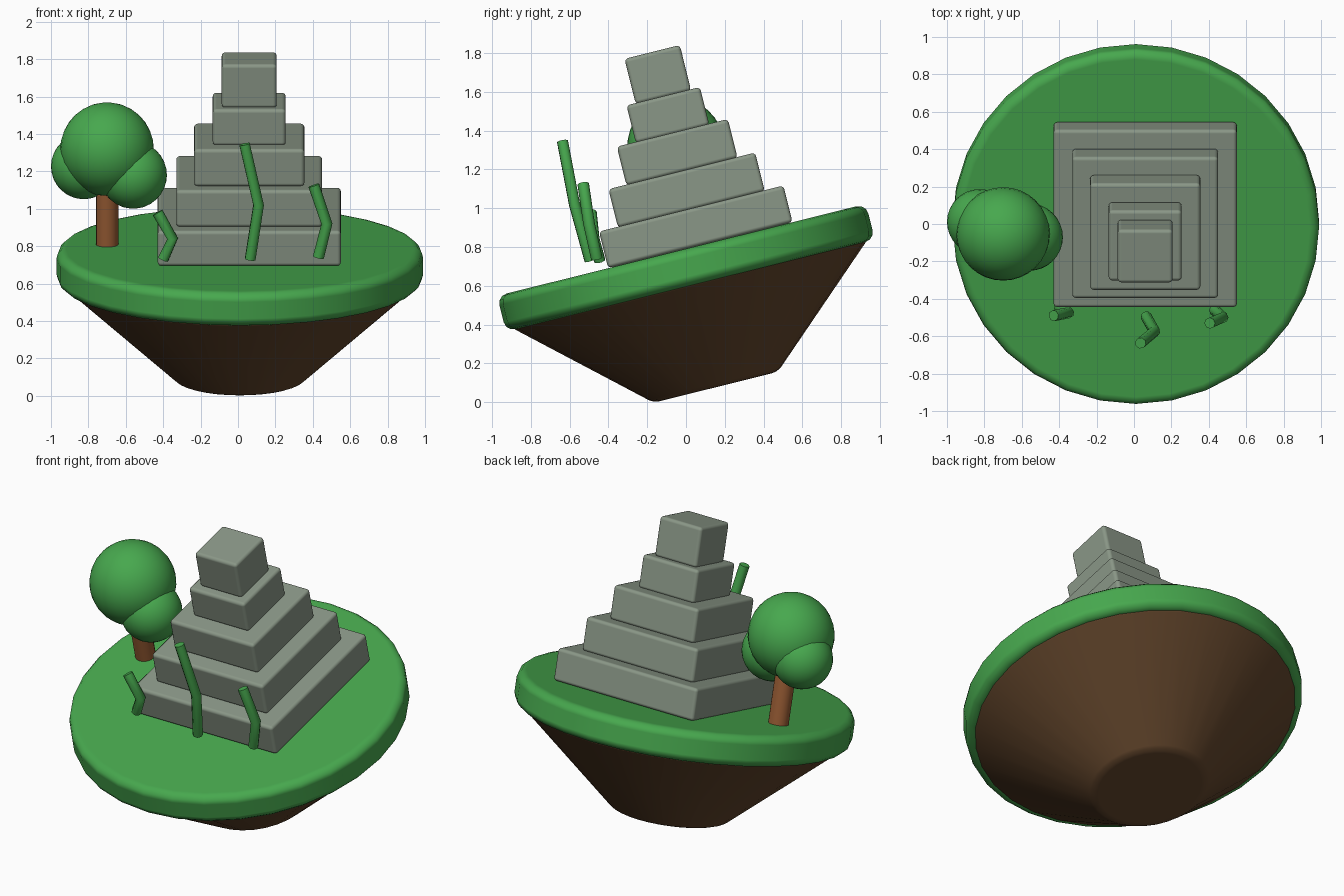
import bpy
import math
from mathutils import Matrix, Vector

if "Cube" in bpy.data.objects:
    bpy.data.objects.remove(bpy.data.objects["Cube"])

# Everything on the island shares one tilted frame with its origin at the centre of the grass top
TILT = Matrix.Translation((0.01, -0.023, 0.785)) @ Matrix.Rotation(math.radians(14), 4, 'X')


def material(name, rgb):
    def linear(c):
        c /= 255
        return c / 12.92 if c <= 0.04045 else ((c + 0.055) / 1.055) ** 2.4
    m = bpy.data.materials.new(name)
    m.diffuse_color = (*[linear(c) for c in rgb], 1)
    m.use_nodes = True
    m.node_tree.nodes["Principled BSDF"].inputs["Base Color"].default_value = m.diffuse_color
    return m


GREEN = material("leaf green", (71, 168, 78))
STONE = material("grey stone", (138, 151, 135))
SOIL = material("dark soil", (98, 69, 43))
BARK = material("bark brown", (152, 92, 52))


def finish(name, mat, bevel=0.0, segments=3, angle=30):
    """Name, colour, bevel, shade and tilt the newest object."""
    ob = bpy.context.object
    ob.name = name
    ob.data.materials.append(mat)
    bpy.ops.object.shade_smooth_by_angle(angle=math.radians(angle))
    if bevel:
        b = ob.modifiers.new("soft edges", 'BEVEL')
        b.width = bevel
        b.segments = segments
        b.limit_method = 'ANGLE'
        b.angle_limit = math.radians(30)
        b.harden_normals = True
    bpy.context.view_layer.update()
    ob.matrix_world = TILT @ ob.matrix_world
    return ob


# Grass disc
bpy.ops.mesh.primitive_cylinder_add(vertices=32, radius=0.98, depth=0.19, location=(0, 0, -0.095))
finish("grass_disc", GREEN, 0.05)

# Soil cone hanging below the grass
bpy.ops.mesh.primitive_cone_add(vertices=32, radius1=0.33, radius2=0.95, depth=0.555,
                                location=(0, 0, -0.4525))
finish("soil_cone", SOIL, 0.03)

# Stepped pyramid: width, bottom and top of each block
STEPS = [(0.98, 0.0, 0.195), (0.78, 0.19, 0.395), (0.59, 0.39, 0.597),
         (0.39, 0.59, 0.792), (0.294, 0.785, 1.027)]
for i, (w, z0, z1) in enumerate(STEPS, 1):
    bpy.ops.mesh.primitive_cube_add(size=1, location=(0.05, 0.1, (z0 + z1) / 2))
    bpy.context.object.scale = (w, w, z1 - z0)
    bpy.ops.object.transform_apply(location=False, rotation=False, scale=True)
    finish(f"pyramid_step_{i}", STONE, 0.02)

# Tree trunk
bpy.ops.mesh.primitive_cylinder_add(vertices=16, radius=0.06, depth=0.42, location=(-0.71, 0.1, 0.2))
finish("tree_trunk", BARK)

# Tree foliage: one large ball and two small ones
LEAVES = [(-0.71, 0.1, 0.525, 0.25), (-0.835, 0.14, 0.42, 0.175), (-0.57, 0.05, 0.395, 0.18)]
for i, (x, y, z, r) in enumerate(LEAVES, 1):
    bpy.ops.mesh.primitive_uv_sphere_add(segments=32, ring_count=16, radius=r, location=(x, y, z))
    finish(f"foliage_{i}", GREEN)

# Bent vines in front of the pyramid, as upright paths from root to tip
VINES = [
    [(0.065, -0.495, 0.73), (0.11, -0.575, 1.02), (0.035, -0.637, 1.345)],
    [(0.43, -0.46, 0.74), (0.475, -0.5, 0.92), (0.405, -0.53, 1.125)],
    [(-0.4, -0.445, 0.73), (-0.35, -0.475, 0.84), (-0.43, -0.49, 0.98)],
]
for i, path in enumerate(VINES, 1):
    curve = bpy.data.curves.new(f"vine_{i}", 'CURVE')
    curve.dimensions = '3D'
    curve.bevel_depth = 0.03
    curve.bevel_resolution = 2
    curve.use_fill_caps = True
    spline = curve.splines.new('POLY')
    spline.points.add(len(path) - 1)
    for point, co in zip(spline.points, path):
        point.co = (*co, 1)
    curve.materials.append(GREEN)
    ob = bpy.data.objects.new(f"vine_{i}", curve)
    bpy.context.collection.objects.link(ob)
